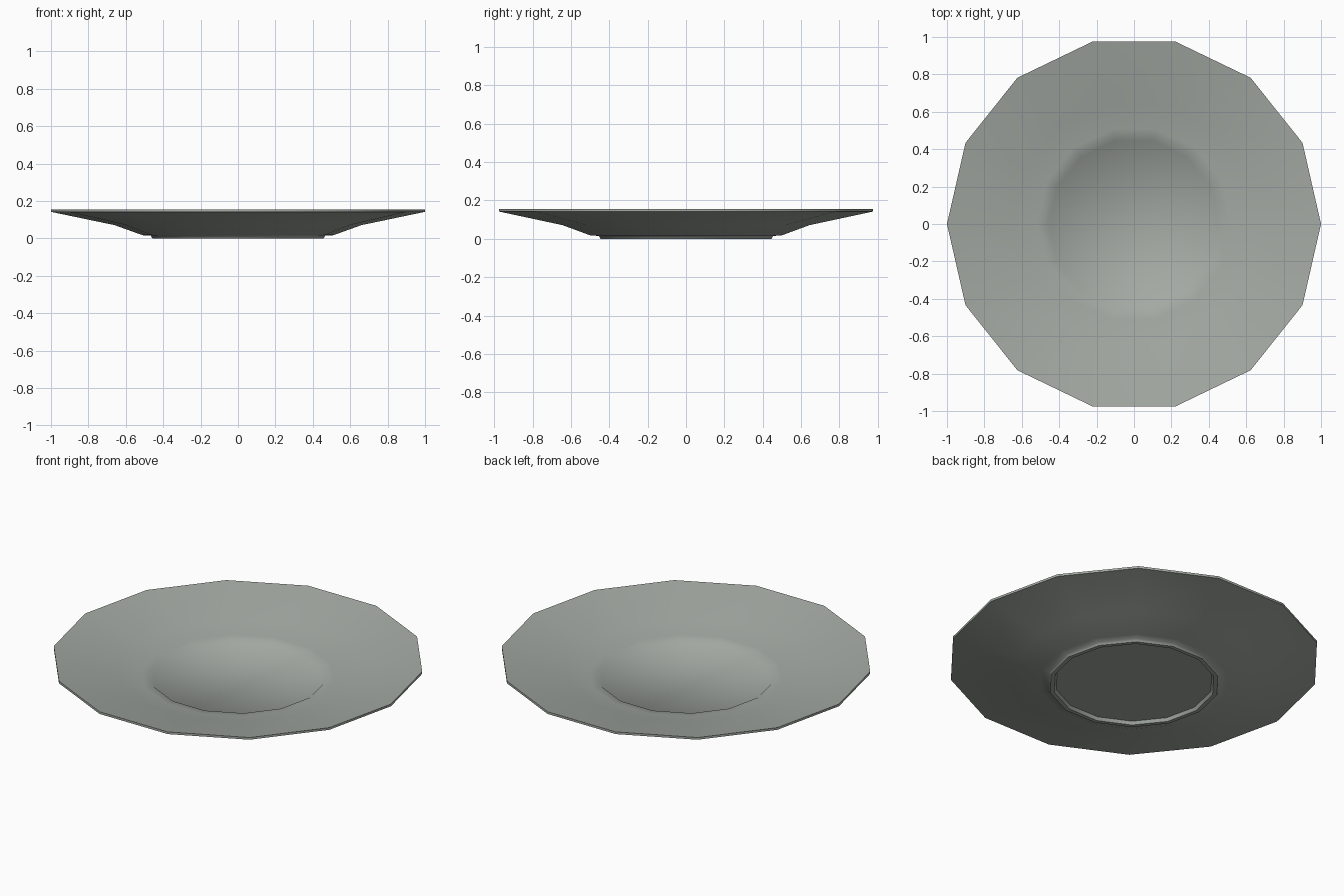
import bpy, bmesh, math

if "Cube" in bpy.data.objects:
    bpy.data.objects.remove(bpy.data.objects["Cube"])

SIDES = 14

# Half cross-section (radius, height): recessed base, foot, underside, rim, upper face, well
PROFILE = [
    (0.0, 0.018), (0.425, 0.018), (0.435, 0.0), (0.458, 0.0), (0.466, 0.015),
    (0.51, 0.017), (0.66, 0.071), (1.0, 0.142), (1.0, 0.155),
    (0.65, 0.087), (0.52, 0.056), (0.472, 0.053), (0.456, 0.037), (0.0, 0.037),
]


def lathe(name, profile, sides):
    bm = bmesh.new()
    rings = [[bm.verts.new((r * math.cos(math.tau * i / sides),
                            r * math.sin(math.tau * i / sides), z))
              for i in range(sides)] for r, z in profile if r > 0]
    for a, b in zip(rings, rings[1:]):
        for i in range(sides):
            j = (i + 1) % sides
            bm.faces.new((a[i], a[j], b[j], b[i]))
    # Flat discs close the base and the well
    bm.faces.new(rings[0])
    bm.faces.new(rings[-1])
    bmesh.ops.recalc_face_normals(bm, faces=bm.faces)
    mesh = bpy.data.meshes.new(name)
    bm.to_mesh(mesh)
    bm.free()
    obj = bpy.data.objects.new(name, mesh)
    bpy.context.collection.objects.link(obj)
    return obj


# Plate
plate = lathe("plate", PROFILE, SIDES)
bpy.context.view_layer.objects.active = plate
plate.select_set(True)
bpy.ops.object.shade_smooth_by_angle(angle=math.radians(60))

# Dark grey-green glaze
glaze = bpy.data.materials.new("glaze")
glaze.diffuse_color = (0.37, 0.40, 0.37, 1)
glaze.use_nodes = True
glaze.node_tree.nodes["Principled BSDF"].inputs["Base Color"].default_value = glaze.diffuse_color
plate.data.materials.append(glaze)
